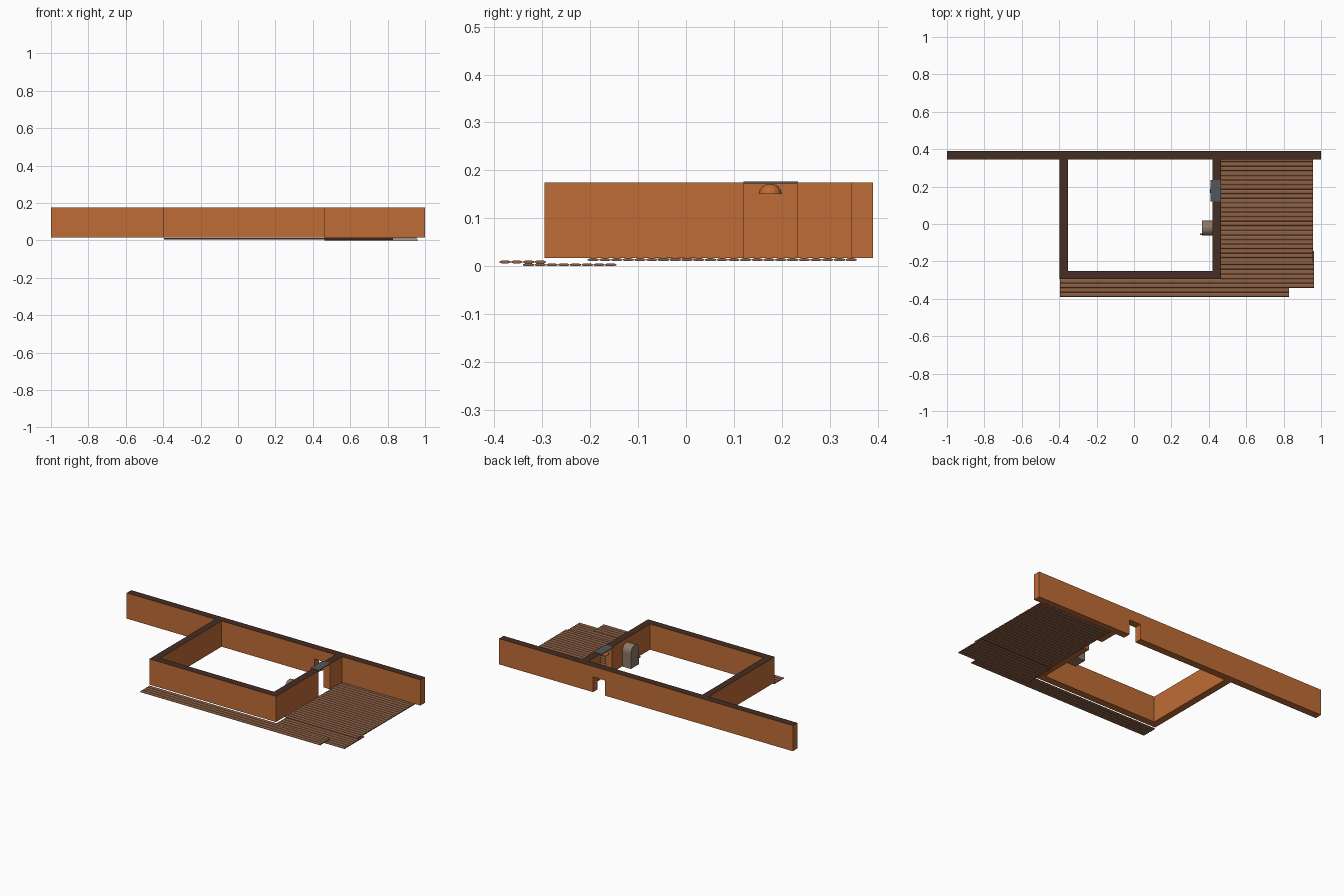
import bpy, bmesh, math

if "Cube" in bpy.data.objects:
    bpy.data.objects.remove(bpy.data.objects["Cube"])


def material(name, rgb):
    m = bpy.data.materials.new(name)
    m.diffuse_color = (*rgb, 1)
    m.use_nodes = True
    m.node_tree.nodes["Principled BSDF"].inputs["Base Color"].default_value = m.diffuse_color
    return m


CLAY = material("orange clay", (0.52, 0.150, 0.037))
DARK = material("dark wall top", (0.058, 0.026, 0.017))
WOOD = material("plank brown", (0.27, 0.120, 0.062))
SLATE = material("slate grey", (0.085, 0.095, 0.110))
STONE = material("warm stone", (0.27, 0.190, 0.135))


def prism(name, profile, axis, lo, hi, mats, dark_top=False):
    """Extrude a 2D profile along x ('x': profile is y,z) or y ('y': profile is x,z)."""
    bm = bmesh.new()
    place = (lambda p, d: (d, p[0], p[1])) if axis == 'x' else (lambda p, d: (p[0], d, p[1]))
    a = [bm.verts.new(place(p, lo)) for p in profile]
    b = [bm.verts.new(place(p, hi)) for p in profile]
    bm.faces.new(a)
    bm.faces.new(b)
    n = len(profile)
    for i in range(n):
        j = (i + 1) % n
        bm.faces.new((a[i], a[j], b[j], b[i]))
    bmesh.ops.recalc_face_normals(bm, faces=bm.faces)
    if dark_top:
        for f in bm.faces:
            f.material_index = int(f.normal.z > 0.5)
    return finish(name, bm, mats)


def finish(name, bm, mats):
    me = bpy.data.meshes.new(name)
    bm.to_mesh(me)
    bm.free()
    for m in mats:
        me.materials.append(m)
    ob = bpy.data.objects.new(name, me)
    bpy.context.collection.objects.link(ob)
    return ob


def rect(a0, a1, z0, z1):
    return [(a0, z0), (a1, z0), (a1, z1), (a0, z1)]


Z0, Z1 = 0.017, 0.175
WALL = [CLAY, DARK]

# long back wall with a low doorway cut up from its base
prism("back_wall", [(-1, Z0), (0.28, Z0), (0.28, 0.11), (0.36, 0.11), (0.36, Z0),
                    (1, Z0), (1, Z1), (-1, Z1)], 'y', 0.346, 0.39, WALL, True)

# room walls; the right one is split by a full-height doorway
prism("left_wall", rect(-0.397, -0.354, Z0, Z1), 'y', -0.251, 0.346, WALL, True)
prism("front_wall", rect(-0.397, 0.465, Z0, Z1), 'y', -0.295, -0.251, WALL, True)
prism("right_wall_front", rect(0.421, 0.465, Z0, Z1), 'y', -0.251, 0.12, WALL, True)
prism("right_wall_back", rect(0.421, 0.465, Z0, Z1), 'y', 0.232, 0.346, WALL, True)

# thin slate slab over the side doorway
prism("doorway_slab", rect(0.410, 0.466, 0.173, 0.177), 'y', 0.12, 0.234, [SLATE])

# small domed lamp under the slab
bm = bmesh.new()
bmesh.ops.create_uvsphere(bm, u_segments=16, v_segments=8, radius=1)
bmesh.ops.bisect_plane(bm, geom=bm.verts[:] + bm.edges[:] + bm.faces[:],
                       plane_co=(0, 0, -0.01), plane_no=(0, 0, -1), clear_outer=True)
bmesh.ops.holes_fill(bm, edges=[e for e in bm.edges if e.is_boundary])
for v in bm.verts:
    v.co = (0.429 + v.co.x * 0.024, 0.176 + v.co.y * 0.024, 0.151 + v.co.z * 0.021)
finish("door_lamp", bm, [CLAY])

# round-topped stone oven against the right wall, with a small knob
arch = [(-0.062, 0.016), (0.018, 0.016)]
arch += [(-0.022 + 0.04 * math.cos(t), 0.11 + 0.04 * math.sin(t))
         for t in [math.pi * i / 10 for i in range(11)]]
prism("arched_oven", arch, 'x', 0.363, 0.421, [STONE])
prism("oven_knob", rect(0.352, 0.364, 0.06, 0.07), 'y', -0.06, -0.05, [STONE])


# decks of slightly rounded planks running along x
def deck(name, x0, x1, y0, y1, z0, count):
    pitch, h = (y1 - y0) / count, 0.006
    for i in range(count):
        c, r = y0 + (i + 0.5) * pitch, pitch * 0.5
        prof = [(c - r, z0 + h * 0.35), (c - r * 0.6, z0), (c + r * 0.6, z0),
                (c + r, z0 + h * 0.35), (c + r * 0.9, z0 + h * 0.7), (c + r * 0.45, z0 + h),
                (c - r * 0.45, z0 + h), (c - r * 0.9, z0 + h * 0.7)]
        prism(f"{name}_plank_{i + 1}", prof, 'x', x0, x1, [WOOD])


deck("side_deck", 0.463, 0.958, -0.206, 0.357, 0.0105, 23)
deck("lower_deck", 0.463, 0.962, -0.341, -0.145, 0.0, 8)
deck("front_deck", -0.395, 0.83, -0.39, -0.292, 0.006, 4)
